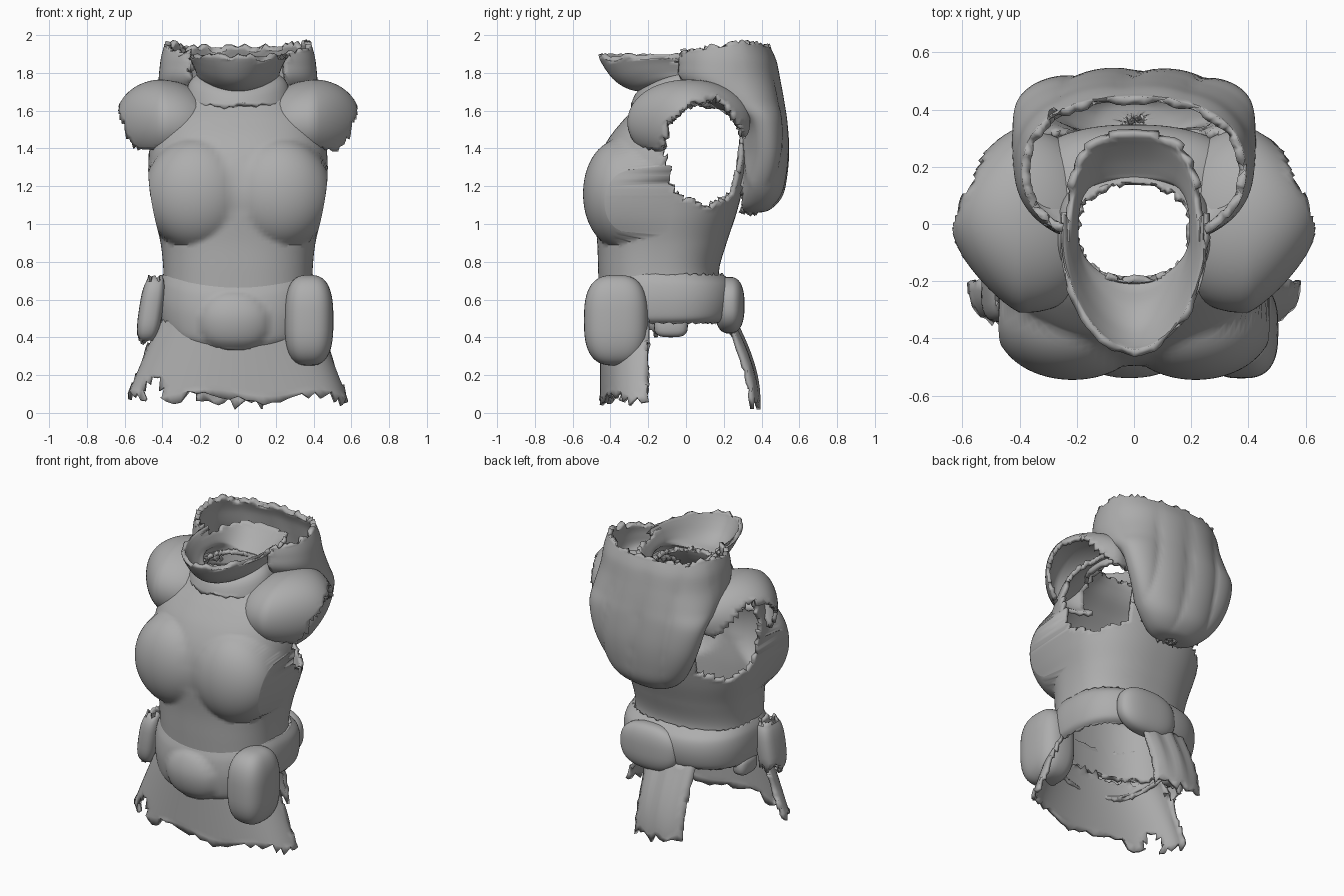
import bpy, bmesh, math, random
from math import sin, cos, pi

random.seed(4)
if "Cube" in bpy.data.objects:
    bpy.data.objects.remove(bpy.data.objects["Cube"])

grey = bpy.data.materials.new("worn_grey")
grey.use_nodes = True
tone = (0.42, 0.42, 0.42, 1)
grey.diffuse_color = tone
grey.node_tree.nodes["Principled BSDF"].inputs["Base Color"].default_value = tone


def spow(v, p):
    return math.copysign(abs(v) ** p, v)


def surface(name, fn, nu, nv, closed=True, keep=None, thick=0.025, tear=0.0):
    """Grid surface from fn(u, v), torn along its open edges and thickened."""
    bm = bmesh.new()
    cols = nu if closed else nu + 1
    rows = [[bm.verts.new(fn(i / nu, j / nv)) for i in range(cols)] for j in range(nv + 1)]
    for j in range(nv):
        for i in range(nu):
            k = (i + 1) % cols
            bm.faces.new((rows[j][i], rows[j][k], rows[j + 1][k], rows[j + 1][i]))
    bmesh.ops.remove_doubles(bm, verts=bm.verts, dist=0.0005)
    if keep:
        gone = [f for f in bm.faces if not keep(f.calc_center_median())]
        bmesh.ops.delete(bm, geom=gone, context='FACES')
    bmesh.ops.recalc_face_normals(bm, faces=bm.faces)
    for v in bm.verts:
        if tear and v.is_boundary:
            v.co.z += random.uniform(-tear, tear)
            v.co.y += random.uniform(-tear, tear) * 0.3
    mesh = bpy.data.meshes.new(name)
    bm.to_mesh(mesh)
    bm.free()
    ob = bpy.data.objects.new(name, mesh)
    bpy.context.collection.objects.link(ob)
    mesh.materials.append(grey)
    if thick:
        mod = ob.modifiers.new("thickness", 'SOLIDIFY')
        mod.thickness = thick
        mod.offset = -0.6
    bpy.ops.object.select_all(action='DESELECT')
    ob.select_set(True)
    bpy.context.view_layer.objects.active = ob
    bpy.ops.object.shade_smooth_by_angle(angle=math.radians(40))
    return ob


def spline(rows, t):
    """Smooth interpolation through rows of numbers."""
    s = t * (len(rows) - 1)
    i = min(int(s), len(rows) - 2)
    f = s - i
    a, b, c, d = (rows[max(0, min(len(rows) - 1, i + k))] for k in (-1, 0, 1, 2))
    return [q + 0.5 * f * (r - p + f * (2 * p - 5 * q + 4 * r - w + f * (3 * (q - r) + w - p)))
            for p, q, r, w in zip(a, b, c, d)]


def loft(rows, n=2.0, back=None):
    """Rows hold height, half width, front y and back y; back squares the rear half."""
    def fn(u, v):
        z, hw, yf, yb = spline(rows, v)
        a = 2 * pi * u
        e = 2 / (back if back and sin(a) > 0 else n)
        return (hw * spow(cos(a), e),
                (yf + yb) / 2 + (yb - yf) / 2 * spow(sin(a), e), z)
    return fn


def blob(c, r, n=2.0):
    """Ellipsoid, squarer for larger n."""
    def fn(u, v):
        a, b = 2 * pi * u, pi * (v - 0.5)
        e = 2 / n
        return (c[0] + r[0] * spow(cos(a), e) * spow(cos(b), e),
                c[1] + r[1] * spow(sin(a), e) * spow(cos(b), e),
                c[2] + r[2] * spow(sin(b), e))
    return fn


def in_armhole(p):
    a = math.atan2(p.z - 1.38, p.y - 0.1)
    rag = 1 + 0.05 * sin(5 * a + 1) + 0.04 * sin(11 * a)
    return abs(p.x) > 0.1 and ((p.y - 0.1) / 0.22) ** 2 + ((p.z - 1.38) / 0.28) ** 2 < rag


# Hollow torso with two broad, shallow chest lobes
torso = loft([(0.50, .40, -.45, .20), (0.62, .395, -.455, .19), (0.75, .39, -.46, .17),
              (0.90, .405, -.465, .21), (1.05, .44, -.48, .26), (1.20, .465, -.49, .30),
              (1.33, .47, -.465, .33), (1.45, .46, -.405, .34), (1.55, .44, -.325, .34),
              (1.63, .37, -.25, .31), (1.69, .27, -.215, .24), (1.73, .20, -.20, .14)], 2.4)


def torso_fn(u, v):
    x, y, z = torso(u, v)
    q = 1 - ((abs(x) - 0.215) / 0.28) ** 2 - ((z - 1.16) / 0.30) ** 2
    if y < -0.1 and q > 0:
        y = min(y, -0.25 - 0.29 * q ** 0.36)
    return x, y, z


surface("torso", torso_fn, 112, 90, tear=0.014,
        keep=lambda p: not in_armhole(p) or abs(p.x) < 0.26)


# Shoulder caps, narrowing to the tips and blending in towards the neck
def cap_fn(side):
    dome = blob((0, 0, 1.54), (1, .32, .22), 2.05)

    def fn(u, v):
        x, y, z = dome(u, v)
        if x > 0:
            y *= 1 - 0.38 * x
        x *= 0.245 if x > 0 else 0.30
        return side * (0.40 + x), y + 0.015 + 0.06 * x, z + 0.08 * min(x, 0)
    return fn


for side, label in ((1, "left"), (-1, "right")):
    surface(label + "_shoulder_cap", cap_fn(side), 60, 36, tear=0.016,
            keep=lambda p: p.z > 1.4 and abs(p.x) > 0.2 and not in_armhole(p))

# Neck collar: base band, narrow throat and a bowl-shaped forward lip
collar = loft([(1.62, .27, -.275, .14), (1.68, .245, -.25, .15), (1.715, .205, -.215, .16),
               (1.73, .20, -.29, .18), (1.77, .215, -.36, .23), (1.83, .235, -.41, .29),
               (1.89, .25, -.445, .34)], 1.85, 3.2)


def collar_fn(u, v):
    x, y, z = collar(u, v)
    return x, y, z + 1.7 * x * x * sin(pi * v)


surface("collar", collar_fn, 64, 24, tear=0.014,
        keep=lambda p: p.y < 0.02 or p.z < 1.86)

# Lowered hood, a bag open at the top
hood = loft([(1.91, .385, -.07, .44), (1.85, .405, -.07, .475), (1.76, .415, -.05, .495),
             (1.65, .42, .10, .515), (1.55, .41, .27, .53), (1.40, .37, .30, .54),
             (1.26, .31, .29, .53), (1.15, .235, .27, .505), (1.08, .14, .28, .44),
             (1.065, .02, .33, .37)], 2.3)


def hood_fn(u, v):
    x, y, z = hood(u, v)
    crease = 0.02 * abs(sin(14 * x + 2 * z)) ** 0.6 * sin(pi * v) if y > 0.3 else 0
    if z > 1.82:
        z += 0.6 * (z - 1.82) * max(0, 1 - abs(y - 0.3) / 0.3)
    return x, y + crease - 0.018 * sin(pi * v), z


surface("hood", hood_fn, 96, 48, tear=0.02, thick=0.03,
        keep=lambda p: not (p.y < 0.25 and abs(p.x) < 0.25) and (p.y > 0.3 or p.z > 1.6))

# Belt, dipping at the front and swelling into a soft buckle
belt = loft([(.48, .39, -.44, .20), (.51, .415, -.47, .245), (.60, .425, -.485, .265),
             (.68, .415, -.475, .25), (.73, .39, -.45, .19)], 2.5)


def belt_fn(u, v):
    x, y, z = belt(u, v)
    front = max(0, min(1, (-y - 0.2) / 0.2))
    mid = max(0, 1 - (x / 0.4) ** 2)
    z -= front * ((1 - v) * (0.08 + 0.06 * mid) + 0.05 * v * mid)
    q = 1 - ((x + 0.02) / 0.18) ** 2 - ((z - 0.48) / 0.16) ** 2
    if y < -0.2 and q > 0:
        y -= 0.05 * q ** 0.6
    return x, y, z


surface("belt", belt_fn, 110, 26, tear=0.01)

# Pouches on the belt
surface("front_pouch", blob((.375, -.37, .49), (.13, .17, .24), 2.8), 40, 28, thick=0)
surface("back_pouch", blob((.10, .23, .57), (.21, .08, .15), 2.5), 40, 24, thick=0)
side_pouch = blob((-.46, -.24, .55), (.06, .10, .17), 3)


def side_pouch_fn(u, v):
    x, y, z = side_pouch(u, v)
    return x + 0.15 * (z - 0.55), y, z


surface("side_pouch", side_pouch_fn, 24, 18, tear=0.03, thick=0.02,
        keep=lambda p: p.z > 0.40 + 0.05 * sin(25 * p.y) and p.z < 0.70)
surface("hanging_strap", blob((-.38, -.08, .46), (.05, .09, .06), 3), 20, 12, thick=0)


# Torn front skirt
def skirt_fn(u, v):
    s = 2 * u - 1
    hw = 0.40 + 0.18 * v ** 0.9
    z = 0.5 - 0.42 * v
    return hw * sin(s * pi / 2), -0.2 - 0.25 * cos(s * pi / 2) ** 0.8, z - 0.02 * v * sin(9 * s)


surface("front_skirt", skirt_fn, 40, 16, closed=False, tear=0.03, thick=0.02,
        keep=lambda p: not (abs(p.x + 0.45) < 0.05 and 0.06 < p.z < 0.19 - abs(p.x + 0.45)))


# Torn back strip
def strip_fn(u, v):
    return (-0.22 + 0.35 * u, 0.24 + 0.15 * sin(v * pi / 2) - 0.04 * (2 * u - 1) ** 2,
            0.52 - 0.47 * v + 0.02 * sin(17 * u))


surface("back_strip", strip_fn, 12, 14, closed=False, tear=0.025, thick=0.02)
